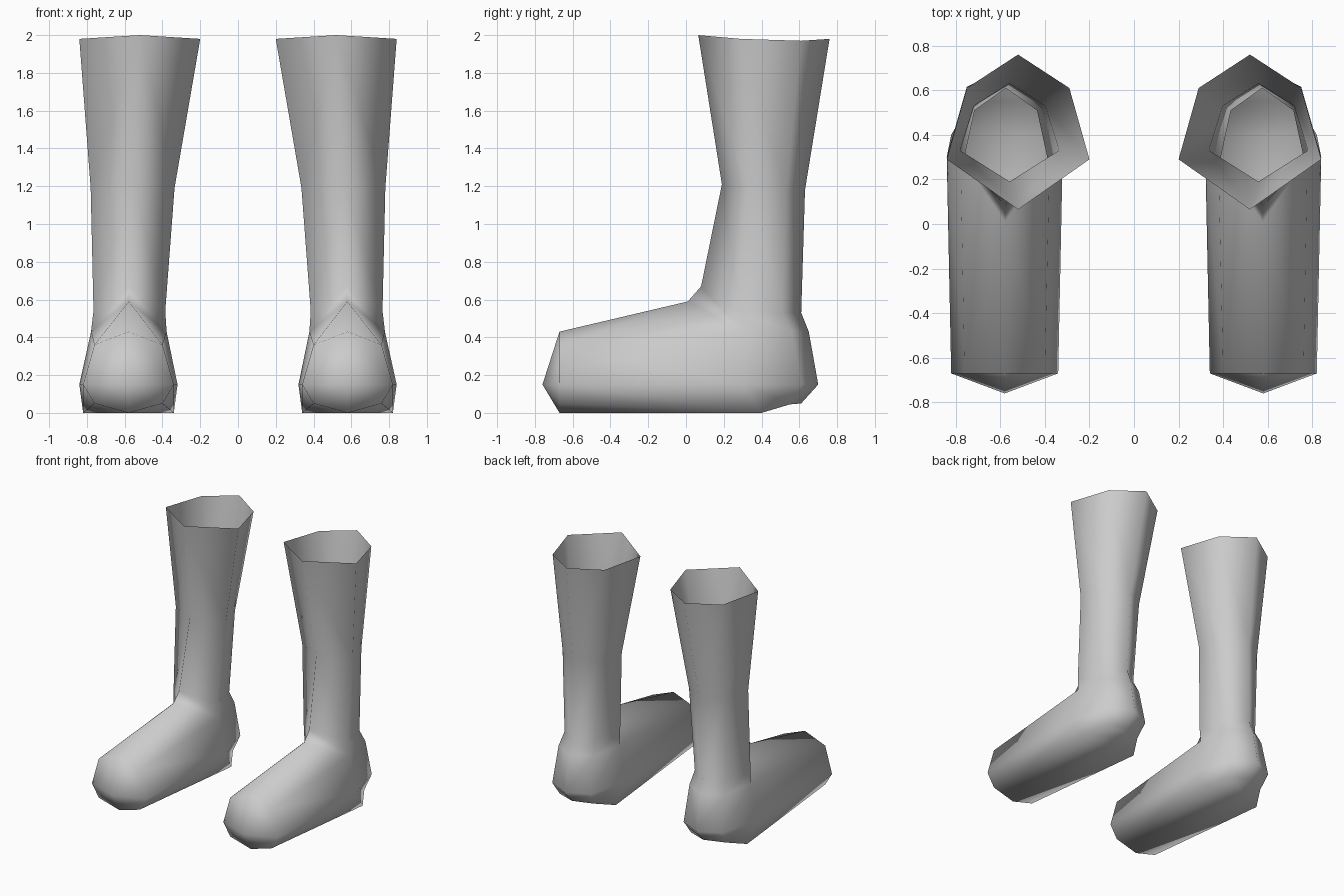
import bpy, bmesh

if "Cube" in bpy.data.objects:
    bpy.data.objects.remove(bpy.data.objects["Cube"])

# Horizontal hexagon rings of the shaft, top to bottom:
# centre x, front (y,z), side (half width,y,z), back side (half width,y,z), back (y,z)
SHAFT = [
    (0.52, (0.065, 2.00), (0.32, 0.29, 1.98), (0.23, 0.61, 1.97), (0.76, 1.98)),
    (0.558, (0.19, 1.21), (0.222, 0.33, 1.19), (0.16, 0.53, 1.18), (0.63, 1.18)),
    (0.575, (0.08, 0.67), (0.19, 0.28, 0.54), (0.14, 0.51, 0.53), (0.61, 0.53)),
    (0.578, (0.01, 0.59), (0.20, 0.30, 0.43), (0.155, 0.56, 0.43), (0.65, 0.43)),
]
# Rings of the foot, front point is the toe, with an extra toe side point
FOOT_X = 0.58
FOOT = [
    ((-0.67, 0.43), (0.18, -0.67, 0.36), None, None, None),
    ((-0.76, 0.15), (0.24, -0.67, 0.15), (0.26, 0.30, 0.15), (0.17, 0.615, 0.15), (0.70, 0.15)),
    ((-0.67, 0.00), (0.18, -0.67, 0.05), (0.24, 0.40, 0.00), (0.15, 0.55, 0.045), (0.61, 0.05)),
]


def build_boot(name, sign):
    bm = bmesh.new()

    def centre(cx, p):
        return bm.verts.new((sign * cx, p[0], p[1]))

    def pair(cx, p):
        return [bm.verts.new((sign * (cx + s * p[0]), p[1], p[2])) for s in (1, -1)]

    # shaft rings
    rings = []
    for cx, front, side, rear, back in SHAFT:
        rings.append((centre(cx, front), pair(cx, side), pair(cx, rear), centre(cx, back)))

    # foot rings
    cap_f, cap_s = centre(FOOT_X, FOOT[0][0]), pair(FOOT_X, FOOT[0][1])
    foot = []
    for front, toe, side, rear, back in FOOT[1:]:
        foot.append((centre(FOOT_X, front), pair(FOOT_X, toe), pair(FOOT_X, side),
                     pair(FOOT_X, rear), centre(FOOT_X, back)))
    wide, sole = foot
    ankle = rings[-1]

    for i in (0, 1):
        # shaft walls
        for a, b in zip(rings, rings[1:]):
            ca = [a[0], a[1][i], a[2][i], a[3]]
            cb = [b[0], b[1][i], b[2][i], b[3]]
            for k in range(3):
                bm.faces.new((ca[k], ca[k + 1], cb[k + 1], cb[k]))
        # instep and foot side
        bm.faces.new((cap_f, cap_s[i], ankle[0]))
        bm.faces.new((cap_s[i], ankle[1][i], ankle[0]))
        bm.faces.new((cap_s[i], wide[1][i], wide[2][i], ankle[1][i]))
        # heel
        bm.faces.new((ankle[1][i], wide[2][i], wide[3][i], ankle[2][i]))
        bm.faces.new((ankle[2][i], wide[3][i], wide[4], ankle[3]))
        # toe cap
        bm.faces.new((cap_f, wide[0], wide[1][i], cap_s[i]))
        # lower edge all round
        cw = [wide[0], wide[1][i], wide[2][i], wide[3][i], wide[4]]
        cs = [sole[0], sole[1][i], sole[2][i], sole[3][i], sole[4]]
        for k in range(4):
            bm.faces.new((cw[k], cw[k + 1], cs[k + 1], cs[k]))
        # sole edge strip
        bm.faces.new((sole[0], sole[1][i], sole[2][i]))
    # sole
    bm.faces.new((sole[0], sole[2][0], sole[2][1]))
    bm.faces.new((sole[2][0], sole[3][0], sole[3][1], sole[2][1]))
    bm.faces.new((sole[3][0], sole[4], sole[3][1]))

    bmesh.ops.recalc_face_normals(bm, faces=bm.faces[:])
    for f in bm.faces:
        f.smooth = True
    mesh = bpy.data.meshes.new(name)
    bm.to_mesh(mesh)
    bm.free()
    ob = bpy.data.objects.new(name, mesh)
    bpy.context.collection.objects.link(ob)


# Mirrored pair
build_boot("right_boot", 1)
build_boot("left_boot", -1)
